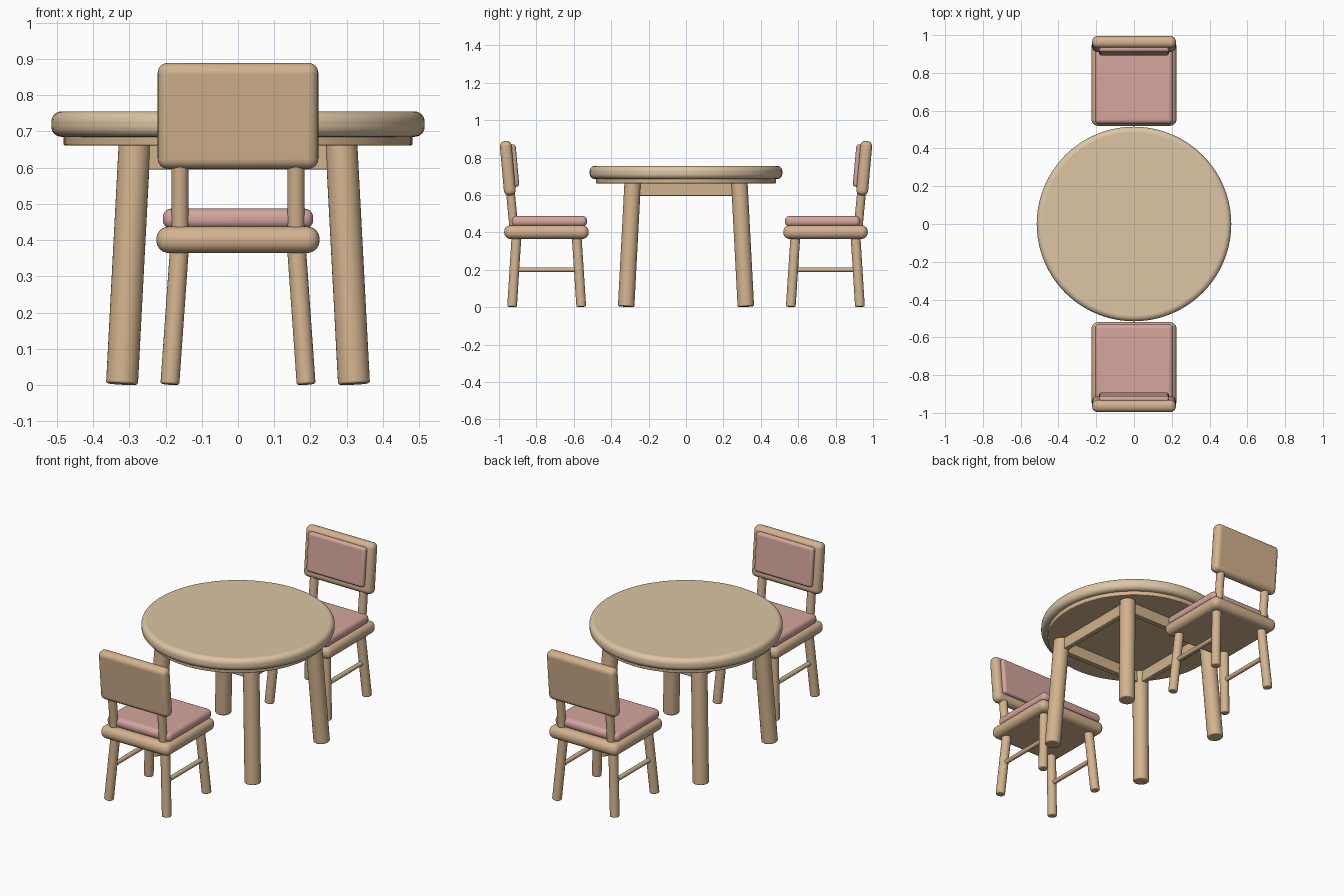
import bpy, math
from mathutils import Vector, Matrix

if "Cube" in bpy.data.objects:
    bpy.data.objects.remove(bpy.data.objects["Cube"])


def material(name, rgb):
    m = bpy.data.materials.new(name)
    m.diffuse_color = (*rgb, 1)
    m.use_nodes = True
    m.node_tree.nodes["Principled BSDF"].inputs["Base Color"].default_value = m.diffuse_color
    return m


TOP = material("light_wood", (0.72, 0.56, 0.37))
WOOD = material("wood", (0.65, 0.45, 0.27))
FABRIC = material("fabric", (0.66, 0.38, 0.34))


def finish(name, mat, bevel, segments):
    ob = bpy.context.object
    ob.name = name
    ob.data.materials.append(mat)
    if bevel:
        b = ob.modifiers.new("round", 'BEVEL')
        b.width, b.segments = bevel, segments
        b.limit_method, b.angle_limit = 'ANGLE', math.radians(40)
    bpy.ops.object.shade_smooth_by_angle(angle=math.radians(35))
    return ob


def box(name, centre, size, mat, bevel=0.0, segments=5, turn=None):
    bpy.ops.mesh.primitive_cube_add(size=1)
    ob = bpy.context.object
    ob.data.transform(Matrix.Diagonal((*size, 1)))
    ob.matrix_world = (turn or Matrix()) @ Matrix.Translation(centre)
    return finish(name, mat, bevel, segments)


def rod(name, a, b, r, mat, bevel=0.006, sides=32, turn=None, segments=3):
    a, b = Vector(a), Vector(b)
    bpy.ops.mesh.primitive_cylinder_add(vertices=sides, radius=r, depth=(b - a).length)
    rot = (b - a).to_track_quat('Z', 'Y').to_matrix().to_4x4()
    bpy.context.object.matrix_world = (turn or Matrix()) @ Matrix.Translation((a + b) / 2) @ rot
    return finish(name, mat, bevel, segments)


# Table: rounded top, thinner disc below, four splayed legs, apron rails
rod("table_top", (0, 0, 0.685), (0, 0, 0.755), 0.515, TOP, 0.028, 96, segments=6)
rod("table_under_disc", (0, 0, 0.661), (0, 0, 0.69), 0.481, WOOD, 0.004, 96)
for sx in (-1, 1):
    for sy in (-1, 1):
        rod("table_leg", (sx * 0.32, sy * 0.32, 0.003), (sx * 0.285, sy * 0.285, 0.67), 0.044, WOOD)
    box("apron_side", (sx * 0.283, 0, 0.631), (0.03, 0.54, 0.072), WOOD, 0.003, 2)
    box("apron_end", (0, sx * 0.283, 0.631), (0.54, 0.03, 0.072), WOOD, 0.003, 2)


def chair(turn):
    # Seat and cushion
    box("seat", (0, -0.746, 0.401), (0.45, 0.452, 0.073), WOOD, 0.034, 6, turn)
    box("seat_cushion", (0, -0.73, 0.459), (0.415, 0.402, 0.056), FABRIC, 0.025, 6, turn)
    # Tilted backrest and its pad
    lean = turn @ Matrix.Translation((0, -0.953, 0.743)) @ Matrix.Rotation(0.09, 4, 'X')
    box("backrest", (0, 0, 0), (0.443, 0.063, 0.293), WOOD, 0.028, 6, lean)
    box("back_pad", (0, 0.033, 0.01), (0.372, 0.04, 0.226), FABRIC, 0.015, 5, lean)
    for s in (-1, 1):
        # Legs, side stretcher and back post
        rod("rear_leg", (s * 0.188, -0.930, 0.002), (s * 0.160, -0.905, 0.40), 0.026, WOOD, turn=turn)
        rod("front_leg", (s * 0.188, -0.560, 0.002), (s * 0.160, -0.586, 0.40), 0.026, WOOD, turn=turn)
        rod("stretcher", (s * 0.174, -0.917, 0.2), (s * 0.174, -0.573, 0.2), 0.013, WOOD, 0, 24, turn)
        rod("back_post", (s * 0.16, -0.918, 0.40), (s * 0.16, -0.943, 0.66), 0.0235, WOOD, turn=turn)


for k in range(2):
    chair(Matrix.Rotation(math.pi * k, 4, 'Z'))
